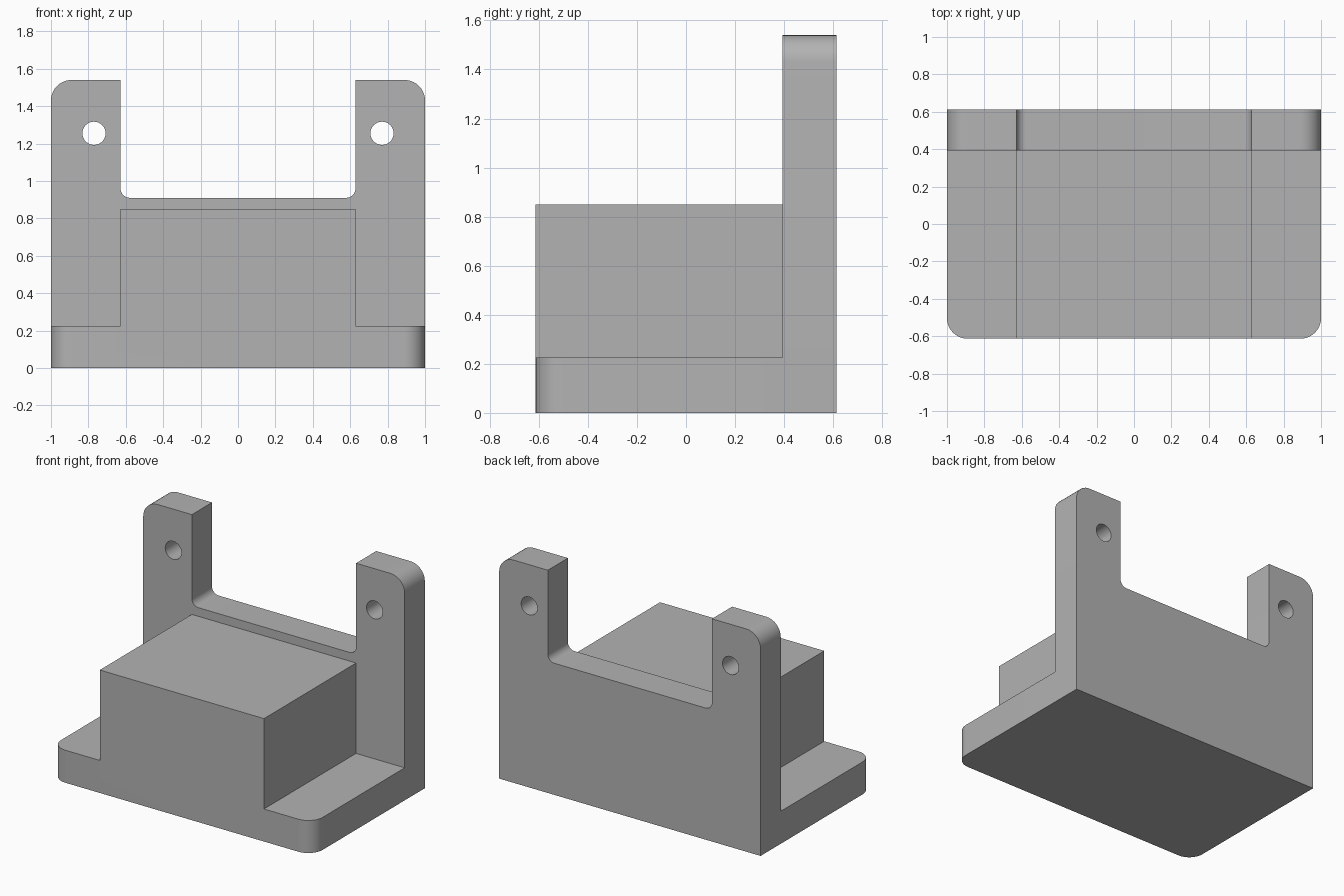
import bpy
import bmesh
from math import cos, sin, pi
from mathutils import Matrix, Vector

cube = bpy.data.objects.get("Cube")
if cube:
    bpy.data.objects.remove(cube, do_unlink=True)

# Main dimensions
HALF_W, HALF_D, TOP = 1.0, 0.613, 1.54
BASE_TOP, BLOCK_TOP, NOTCH_Z = 0.225, 0.85, 0.91
INNER_X, PLATE_Y = 0.628, 0.393
CORNER_R, FILLET_R = 0.11, 0.05
HOLE_X, HOLE_Z, HOLE_R = 0.77, 1.255, 0.062

grey = bpy.data.materials.new("plain grey")
grey.use_nodes = True
colour = (0.45, 0.45, 0.45, 1)
grey.diffuse_color = colour
grey.node_tree.nodes["Principled BSDF"].inputs["Base Color"].default_value = colour


def rounded(points, steps=10):
    """Outline of (u, v, radius) corners, with arcs where the radius is set."""
    out = []
    for i, (u, v, r) in enumerate(points):
        p = Vector((u, v))
        if not r:
            out.append(p)
            continue
        a = (Vector(points[i - 1][:2]) - p).normalized() * r
        b = (Vector(points[(i + 1) % len(points)][:2]) - p).normalized() * r
        for k in range(steps + 1):
            t = k / steps * pi / 2
            out.append(p + a * (1 - sin(t)) + b * (1 - cos(t)))
    return out


def prism(name, outline, low, high, upright=False):
    """Extrude an outline along z, or along y when upright."""
    bm = bmesh.new()
    place = (lambda p: (p.x, low, p.y)) if upright else (lambda p: (p.x, p.y, low))
    face = bm.faces.new([bm.verts.new(place(p)) for p in outline])
    new = bmesh.ops.extrude_face_region(bm, geom=[face])["geom"]
    shift = Vector((0, high - low, 0)) if upright else Vector((0, 0, high - low))
    bmesh.ops.translate(bm, vec=shift, verts=[g for g in new if isinstance(g, bmesh.types.BMVert)])
    bmesh.ops.recalc_face_normals(bm, faces=bm.faces)
    mesh = bpy.data.meshes.new(name)
    bm.to_mesh(mesh)
    bm.free()
    mesh.materials.append(grey)
    ob = bpy.data.objects.new(name, mesh)
    bpy.context.collection.objects.link(ob)
    return ob


def combine(target, other, operation):
    """Apply a boolean and remove the helper."""
    mod = target.modifiers.new(operation, "BOOLEAN")
    mod.operation, mod.solver, mod.object = operation, "EXACT", other
    bpy.context.view_layer.objects.active = target
    bpy.ops.object.modifier_apply(modifier=mod.name)
    bpy.data.objects.remove(other, do_unlink=True)


# Base slab with rounded front corners
bracket = prism("mounting_bracket", rounded([
    (-HALF_W, -HALF_D, CORNER_R), (HALF_W, -HALF_D, CORNER_R),
    (HALF_W, HALF_D, 0), (-HALF_W, HALF_D, 0)]), 0, BASE_TOP)

# Upright back plate with two ears and a filleted notch
half = [(HALF_W, 0, 0), (HALF_W, TOP, CORNER_R), (INNER_X, TOP, 0), (INNER_X, NOTCH_Z, FILLET_R)]
mirrored = [(-u, v, r) for u, v, r in reversed(half)]
back_plate = prism("back_plate", rounded(half + mirrored), PLATE_Y, HALF_D, True)

# Central block, flush with the front of the base
block = prism("central_block", rounded([
    (-INNER_X, -HALF_D, 0), (INNER_X, -HALF_D, 0),
    (INNER_X, PLATE_Y + 0.1, 0), (-INNER_X, PLATE_Y + 0.1, 0)]), 0.1, BLOCK_TOP)

for part in (back_plate, block):
    combine(bracket, part, "UNION")

# Screw holes through the ears
for side in (-1, 1):
    circle = [Vector((side * HOLE_X + HOLE_R * cos(k * pi / 20), HOLE_Z + HOLE_R * sin(k * pi / 20)))
              for k in range(40)]
    combine(bracket, prism("hole_cutter", circle, PLATE_Y - 0.1, HALF_D + 0.1, True), "DIFFERENCE")

# Smooth the rounded corners and keep the edges sharp
bpy.ops.object.select_all(action="DESELECT")
bracket.select_set(True)
bpy.context.view_layer.objects.active = bracket
bpy.ops.object.shade_smooth_by_angle(angle=pi / 6)
